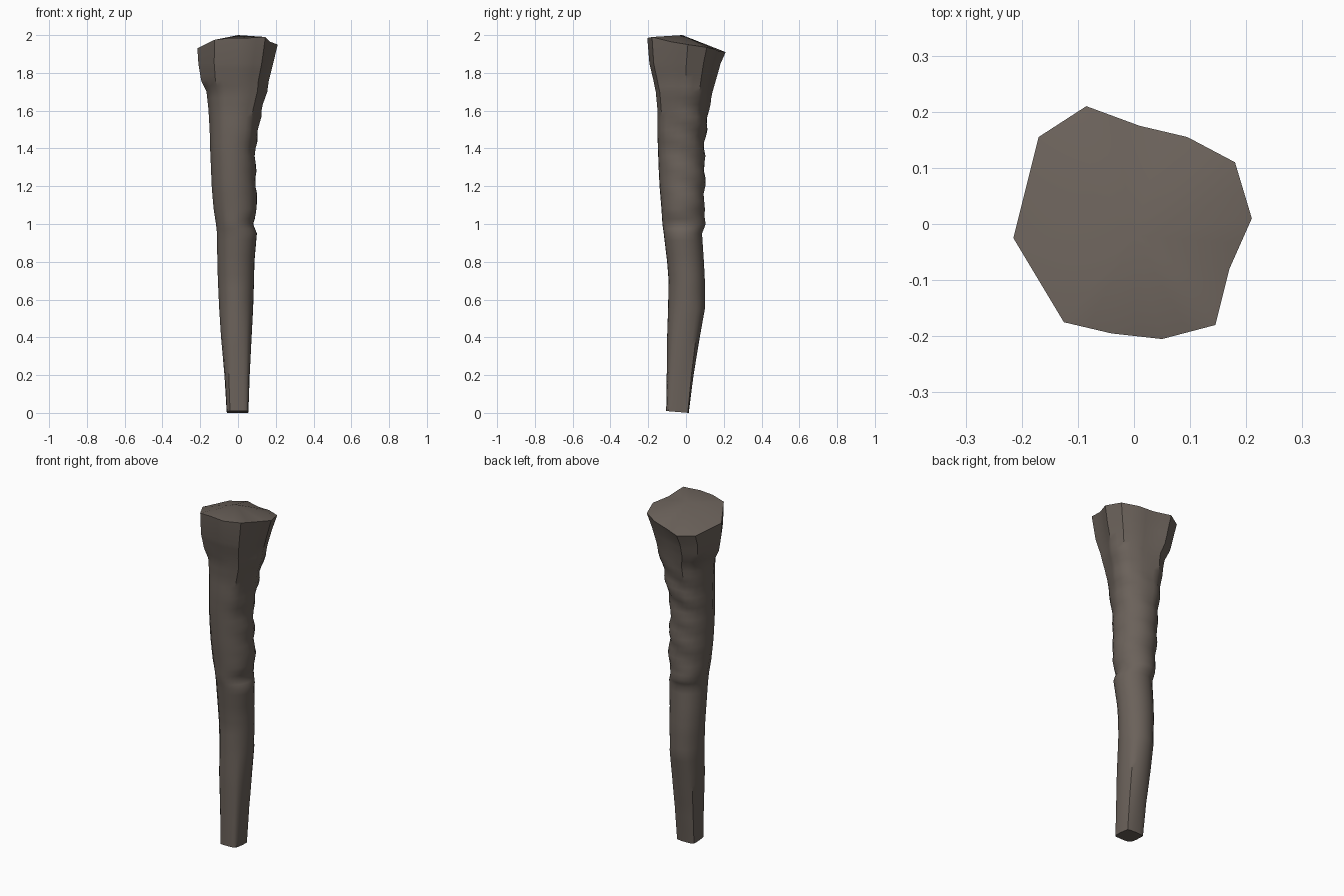
import bpy, bmesh, math
from mathutils import Vector

default_cube = bpy.data.objects.get("Cube")
if default_cube:
    bpy.data.objects.remove(default_cube, do_unlink=True)


def make_material(name, colour):
    material = bpy.data.materials.new(name)
    material.use_nodes = True
    material.diffuse_color = colour
    shader = material.node_tree.nodes["Principled BSDF"]
    shader.inputs["Base Color"].default_value = colour
    shader.inputs["Roughness"].default_value = 0.9
    return material


# Uneven rim of the wide end: x, y, z around the edge
RIM = [
    (.21, .01, 1.95), (.18, .11, 1.935), (.095, .155, 1.925), (.01, .175, 1.915),
    (-.085, .21, 1.91), (-.17, .155, 1.91), (-.215, -.025, 1.93), (-.125, -.175, 1.975),
    (-.04, -.195, 1.985), (.05, -.205, 1.985), (.145, -.18, 1.99), (.17, -.08, 1.965),
]

# Limb profile: height, left and right limits, front and back limits
PROFILE = [
    (.005, -.06, .055, -.105, .015), (.2, -.072, .062, -.102, .04),
    (.4, -.09, .072, -.1, .073), (.55, -.1, .08, -.095, .1),
    (.7, -.107, .085, -.092, .1), (.8, -.11, .087, -.1, .095),
    (.95, -.112, .1, -.118, .085), (1, -.117, .08, -.125, .105),
    (1.08, -.13, .102, -.13, .095), (1.2, -.14, .095, -.14, .1),
    (1.4, -.148, .092, -.15, .1), (1.5, -.15, .11, -.155, .115),
    (1.6, -.155, .125, -.155, .125), (1.7, -.165, .155, -.165, .145),
    (1.76, -.193, .165, -.178, .16), (1.85, -.207, .188, -.2, .185),
]


def mix(a, b, t):
    return a + (b - a) * t


def clamp(value):
    return max(0.0, min(1.0, value))


def rim_loop():
    """Rim corners with a midpoint on every edge."""
    corners = [Vector(p) for p in RIM]
    loop = []
    for here, after in zip(corners, corners[1:] + corners[:1]):
        loop += [here, here.lerp(after, 0.5)]
    return loop


def profile_rings(step):
    """Subdivide the profile into evenly spaced rings."""
    rings = []
    for low, high in zip(PROFILE, PROFILE[1:]):
        count = math.ceil((high[0] - low[0]) / step)
        for i in range(count):
            rings.append([mix(a, b, i / count) for a, b in zip(low, high)])
    return rings + [list(PROFILE[-1])]


def section_point(rim_point, ring):
    """Blend a square foot, a round shaft and the uneven flare."""
    z, left, right, front, back = ring
    angle = math.atan2(rim_point.y, rim_point.x)
    round_xy = Vector((math.cos(angle), math.sin(angle)))
    square_xy = round_xy / max(abs(round_xy.x), abs(round_xy.y))
    square_xy = round_xy.lerp(square_xy, 0.8)
    flare_xy = Vector((rim_point.x, rim_point.y)) / 0.212
    unit = round_xy.lerp(square_xy, clamp(1 - z / 0.6))
    unit = unit.lerp(flare_xy, clamp((z - 1.3) / 0.5))
    # Slanting wrinkles on the back of the upper part
    fade = clamp((z - 0.98) / 0.1) * clamp((1.75 - z) / 0.2)
    facing = clamp(0.4 + round_xy.y * 0.5 + round_xy.x * 0.3)
    unit *= 1 + 0.05 * fade * facing * math.sin(z * 45 + angle * 2)
    x = (left + right) / 2 + unit.x * (right - left) / 2
    y = (front + back) / 2 + unit.y * (back - front) / 2
    return Vector((x, y, z))


def bridge(bm, lower, upper):
    for i in range(len(lower)):
        j = (i + 1) % len(lower)
        bm.faces.new((lower[i], lower[j], upper[j], upper[i]))


# Limb shaft lofted from the foot up to the flared rim
bm = bmesh.new()
rim = rim_loop()
loops = [[bm.verts.new(section_point(p, ring)) for p in rim]
         for ring in profile_rings(0.04)]
loops.append([bm.verts.new(p) for p in rim])
for lower, upper in zip(loops, loops[1:]):
    bridge(bm, lower, upper)

# Slightly tilted flat foot
for vert in loops[0]:
    vert.co.z = clamp((0.015 - vert.co.y) / 12)
bm.faces.new(list(reversed(loops[0])))

# Cap rising gently to a low peak
peak = bm.verts.new((0, -0.02, 2))
for i, vert in enumerate(loops[-1]):
    bm.faces.new((vert, loops[-1][(i + 1) % len(rim)], peak))

bmesh.ops.recalc_face_normals(bm, faces=bm.faces)
mesh = bpy.data.meshes.new("limb")
bm.to_mesh(mesh)
bm.free()
limb = bpy.data.objects.new("limb", mesh)
bpy.context.collection.objects.link(limb)
mesh.materials.append(make_material("grey brown", (0.145, 0.12, 0.102, 1)))

bpy.ops.object.select_all(action="DESELECT")
limb.select_set(True)
bpy.context.view_layer.objects.active = limb
bpy.ops.object.shade_smooth_by_angle(angle=math.radians(40))
